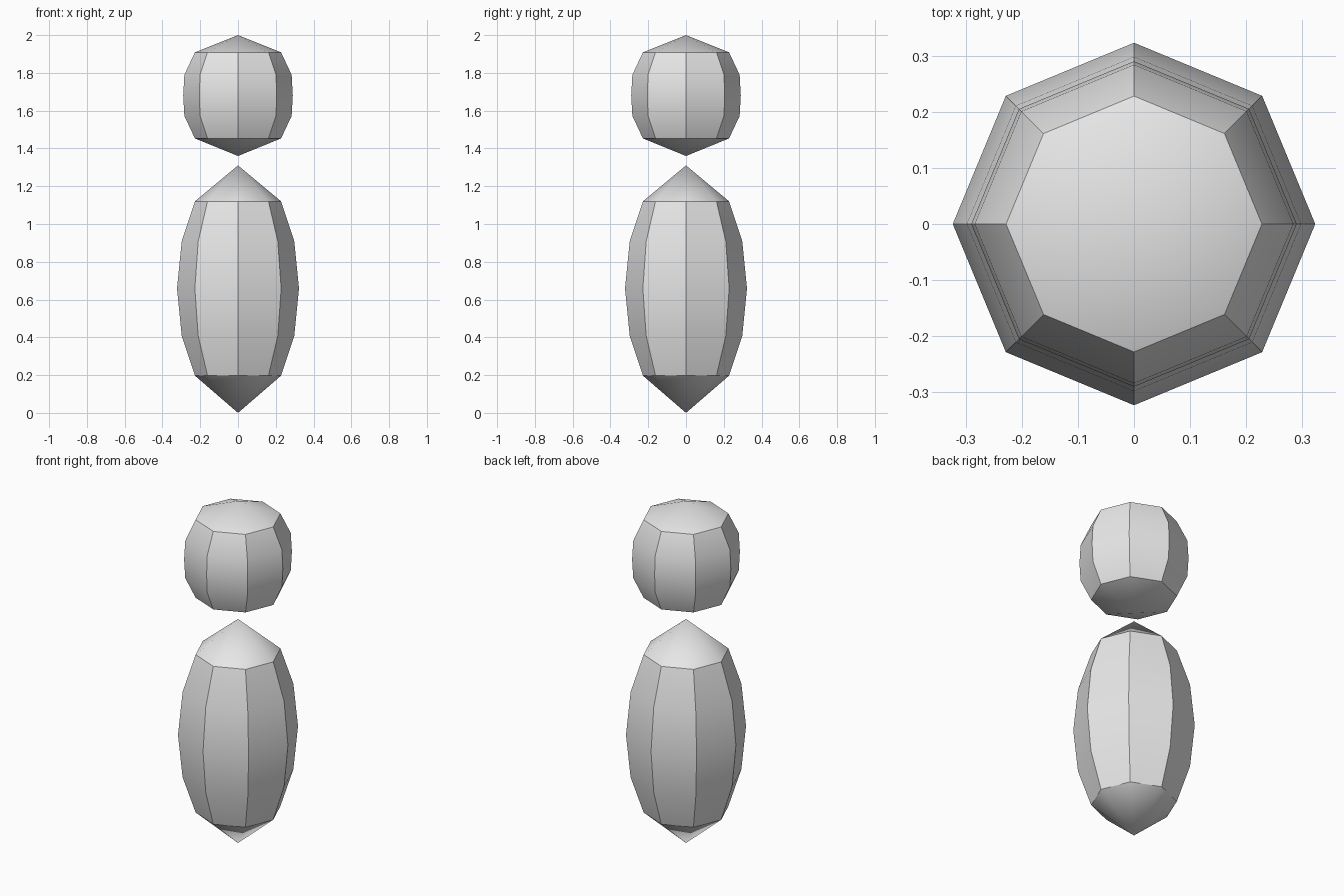
import bpy, bmesh
from math import cos, sin, tau

SIDES = 8

cube = bpy.data.objects.get("Cube")
if cube:
    bpy.data.objects.remove(cube, do_unlink=True)

grey = bpy.data.materials.new("light_grey")
grey.use_nodes = True
colour = (0.8, 0.8, 0.8, 1)
grey.diffuse_color = colour
grey.node_tree.nodes["Principled BSDF"].inputs["Base Color"].default_value = colour


def faceted_capsule(name, bottom, rings, top):
    """Lathe (radius, z) rings, closed by a pointed cap at each end."""
    bm = bmesh.new()
    loops = [[bm.verts.new((r * cos(tau * i / SIDES), r * sin(tau * i / SIDES), z))
              for i in range(SIDES)] for r, z in rings]
    low, high = bm.verts.new((0, 0, bottom)), bm.verts.new((0, 0, top))
    for i in range(SIDES):
        j = (i + 1) % SIDES
        for a, b in zip(loops, loops[1:]):
            bm.faces.new((a[i], a[j], b[j], b[i]))
        bm.faces.new((low, loops[0][j], loops[0][i]))
        bm.faces.new((high, loops[-1][i], loops[-1][j]))
    bm.normal_update()
    for face in bm.faces:
        face.smooth = True
    # Crisp cap borders and upright ribs; smooth caps and side curves
    for i in range(SIDES):
        j = (i + 1) % SIDES
        for loop in (loops[0], loops[-1]):
            bm.edges.get((loop[i], loop[j])).smooth = False
        for a, b in zip(loops, loops[1:]):
            bm.edges.get((a[i], b[i])).smooth = False
    mesh = bpy.data.meshes.new(name)
    bm.to_mesh(mesh)
    bm.free()
    mesh.materials.append(grey)
    obj = bpy.data.objects.new(name, mesh)
    bpy.context.collection.objects.link(obj)
    return obj


# Tall lower body
faceted_capsule("body", 0.0, [(0.228, 0.197), (0.298, 0.408), (0.323, 0.658),
                              (0.298, 0.908), (0.228, 1.12)], 1.31)

# Floating rounded head
faceted_capsule("head", 1.36, [(0.228, 1.453), (0.284, 1.572), (0.29, 1.681),
                               (0.284, 1.79), (0.228, 1.909)], 2.0)
